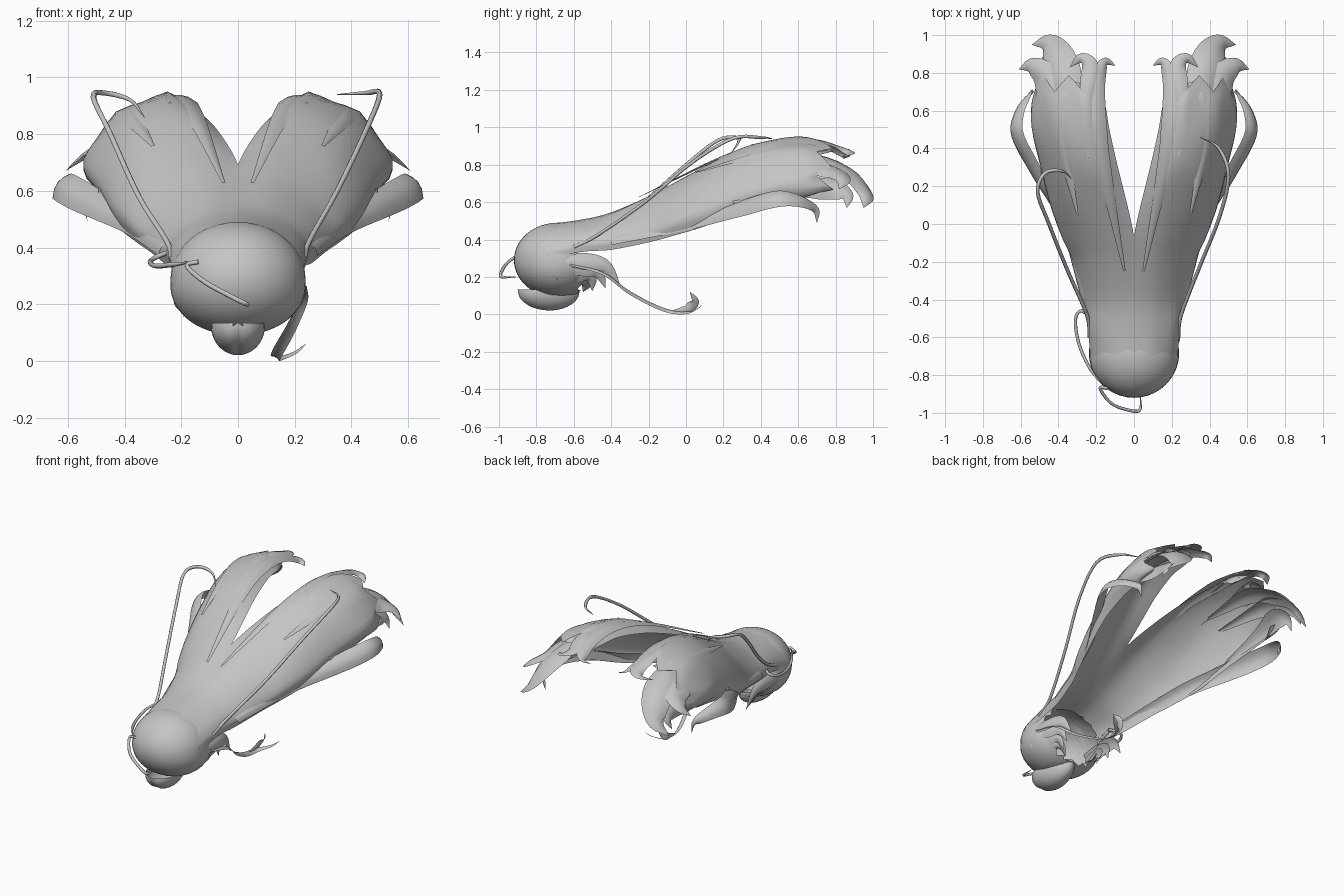
import bpy, bmesh, math
from mathutils import Vector

if "Cube" in bpy.data.objects:
    bpy.data.objects.remove(bpy.data.objects["Cube"])

mat = bpy.data.materials.new("plain grey")
mat.diffuse_color = (0.56, 0.56, 0.56, 1)
mat.use_nodes = True
mat.node_tree.nodes["Principled BSDF"].inputs["Base Color"].default_value = mat.diffuse_color


def spline(pts, n):
    """Catmull-Rom through pts, n steps per span."""
    p = [Vector(q) for q in pts]
    p = [2 * p[0] - p[1]] + p + [2 * p[-1] - p[-2]]
    out = []
    for i in range(1, len(p) - 2):
        a, b, c, d = p[i - 1:i + 3]
        for k in range(n):
            t = k / n
            out.append(0.5 * (2 * b + (c - a) * t + (2 * a - 5 * b + 4 * c - d) * t * t
                              + (3 * b - a - 3 * c + d) * t ** 3))
    return out + [p[-2]]


def finish(name, me):
    me.materials.append(mat)
    for f in me.polygons:
        f.use_smooth = True
    ob = bpy.data.objects.new(name, me)
    bpy.context.collection.objects.link(ob)
    return ob


def grid(name, rows, mirror=False):
    n = len(rows[0])
    faces = [(i * n + j, i * n + j + 1, (i + 1) * n + j + 1, (i + 1) * n + j)
             for i in range(len(rows) - 1) for j in range(n - 1)]
    me = bpy.data.meshes.new(name)
    me.from_pydata([tuple(v) for r in rows for v in r], [], faces)
    ob = finish(name, me)
    if mirror:
        m = ob.modifiers.new("mirror", 'MIRROR')
        m.use_clip = True
        m.merge_threshold = 0.0005


def lock(name, pts, w, out, bulge=0.35, mirror=True, root=0.1):
    """Tapered curved blade; 'out' is the direction its convex face looks."""
    c = spline(pts, 5)
    out = Vector(out).normalized()
    rows = []
    for i, p in enumerate(c):
        t = i / (len(c) - 1)
        tan = (c[min(i + 1, len(c) - 1)] - c[max(i - 1, 0)]).normalized()
        side = tan.cross(out).normalized()
        nor = side.cross(tan)
        s = root + (1 - root) * min(1, t / 0.4)
        hw = w * s * max(0.01, 1 - max(0, (t - 0.45) / 0.55) ** 1.5)
        rows.append([p + side * hw * u - nor * hw * bulge * u * u
                     for u in (-1, -0.5, 0, 0.5, 1)])
    grid(name, rows, mirror)


def strand(name, pts, r):
    """Thin wiry strand with pointed end."""
    c = spline(pts, 5)
    cu = bpy.data.curves.new(name, 'CURVE')
    cu.dimensions = '3D'
    cu.bevel_depth = r
    cu.bevel_resolution = 1
    s = cu.splines.new('POLY')
    s.points.add(len(c) - 1)
    for i, (q, p) in enumerate(zip(s.points, c)):
        q.co = (*p, 1)
        q.radius = min(1, 0.15 + 4 * (1 - i / (len(c) - 1)))
    cu.materials.append(mat)
    bpy.context.collection.objects.link(bpy.data.objects.new(name, cu))


def ball(name, place, drop):
    """Unit sphere reshaped by place(co), without the faces where drop(centre)."""
    bm = bmesh.new()
    bmesh.ops.create_uvsphere(bm, u_segments=40, v_segments=24, radius=1)
    for v in bm.verts:
        v.co = place(v.co)
    bmesh.ops.delete(bm, geom=[f for f in bm.faces if drop(f.calc_center_median())], context='FACES')
    me = bpy.data.meshes.new(name)
    bm.to_mesh(me)
    bm.free()
    finish(name, me)


# rounded head, open at the lower back, and the small curled bowl beneath it
def head_shape(c):
    k = 1 + 0.10 * max(0, -c.z)
    return Vector((c.x * 0.238 * k, -0.685 + c.y * 0.235, max(0.10, 0.29 + c.z * 0.2)))


ball("head", head_shape, lambda c: c.y > -0.57 or (c.z < 0.102 and c.y > -0.68))
ball("under_fringe", lambda c: Vector((c.x * 0.092 * (1 - 0.25 * c.y), -0.735 + c.y * 0.165,
                                       0.12 + c.z * 0.10 - 0.015 * math.exp(-(c.x * 8) ** 2) * min(0, c.y))),
     lambda c: c.z > 0.135)

# sweeping canopy: half cross-sections (y, then x z from crown to lower edge)
sections = [
    (-.74, 0, .482, .10, .465, .185, .40, .225, .34, .23, .30),
    (-.55, 0, .508, .10, .493, .20, .44, .242, .38, .238, .335),
    (-.40, 0, .545, .11, .53, .21, .47, .265, .40, .26, .345),
    (-.20, 0, .63, .12, .625, .25, .55, .32, .45, .31, .385),
    (-.07, 0, .69, .14, .695, .30, .61, .38, .50, .36, .42),
    (.10, .035, .76, .15, .79, .34, .72, .44, .57, .42, .47),
    (.30, .085, .83, .20, .89, .38, .82, .49, .65, .47, .55),
    (.50, .13, .87, .24, .94, .42, .87, .54, .70, .50, .60),
    (.62, .15, .87, .25, .95, .43, .88, .54, .72, .50, .62),
    (.70, .18, .85, .27, .935, .42, .87, .51, .74, .47, .66),
]
ctrl = [spline([(s[i], s[0], s[i + 1]) for i in range(1, 11, 2)], 4) for s in sections]
cols = [spline([r[j] for r in ctrl], 4) for j in range(len(ctrl[0]))]
rows = [[c[i] for c in cols] for i in range(len(cols[0]))]
for r in rows:
    if r[0].y <= -0.06:
        r[0].x = 0
    for j, p in enumerate(r):   # scalloped end
        k = max(0, p.y - 0.45) * math.sin(math.pi * j / 4) ** 2
        p.y += 0.35 * k
        p.z -= 0.12 * k
grid("canopy", rows, True)

# locks lying on the canopy and fanning out past its end
lock("inner_lock", [(.05, -.25, .63), (.14, .2, .85), (.20, .5, .935), (.20, .72, .92), (.155, .85, .86), (.10, .84, .83)], .06, (-.1, -.3, 1))
lock("inner_lock_tip", [(.24, .35, .91), (.25, .65, .94), (.23, .82, .90), (.28, .875, .87), (.34, .83, .84)], .05, (0, 0, 1))
lock("middle_lock", [(.33, .3, .84), (.35, .65, .86), (.40, .87, .78), (.46, .965, .66), (.54, .95, .57)], .095, (.3, .4, 1))
lock("outer_lock", [(.41, .3, .78), (.46, .62, .81), (.48, .78, .78), (.55, .84, .73), (.61, .82, .67)], .075, (.6, .2, 1))
lock("upper_outer_lock", [(.30, .05, .76), (.38, .42, .875), (.37, .66, .905), (.31, .72, .89), (.27, .68, .86)], .06, (.4, 0, 1))
lock("low_lock", [(.49, .25, .60), (.50, .58, .67), (.47, .77, .68), (.48, .86, .64), (.50, .86, .57)], .065, (1, .1, .5))
lock("side_lock", [(.27, -.40, .40), (.38, 0, .49), (.52, .25, .565), (.63, .46, .625), (.62, .59, .62), (.56, .69, .57), (.53, .70, .49)], .058, (.8, 0, .6), root=.5)

# curled tufts behind the cheeks
for i, (y, z, x) in enumerate([(-.35, .15, .19), (-.43, .14, .16), (-.50, .125, .13), (-.55, .12, .07)]):
    lock("cheek_tuft_%d" % i, [(.225, -.72 + .01 * i, .29 - .03 * i), (.235 - .02 * i, -.58, .29 - .035 * i),
                               ((x + .23 - .02 * i) / 2 + .01, (y - .56) / 2 + .02, .265 - .035 * i), (x, y, z)],
         .047, (1, 0, .3 - .2 * i), root=.5)

# long antenna-like strands, one per side
strand("left_long_strand", [(-.235, -.60, .36), (-.25, -.48, .42), (-.35, -.25, .58), (-.45, 0, .80), (-.51, .17, .93), (-.47, .27, .945), (-.38, .28, .92), (-.33, .24, .86)], .010)
strand("right_long_strand", [(.235, -.60, .36), (.25, -.48, .42), (.35, -.22, .60), (.45, .03, .81), (.50, .25, .94), (.45, .40, .945), (.35, .46, .94)], .010)

# loose wisps at the front and left of the head
strand("front_wisp", [(-.14, -.87, .35), (-.18, -.87, .335), (-.12, -.95, .28), (-.03, -.985, .23), (.03, -.985, .20), (.035, -.91, .20)], .009)
strand("left_wisp", [(-.22, -.50, .39), (-.28, -.46, .37), (-.31, -.51, .35), (-.29, -.64, .335), (-.23, -.77, .34), (-.16, -.86, .35)], .009)

# trailing tail on the right
lock("tail", [(.235, -.62, .27), (.235, -.44, .22), (.19, -.30, .12), (.14, -.12, .03), (.14, 0, .012), (.20, .06, .03), (.24, .09, .06)], .02, (.6, 0, 1), .3, False, .6)
lock("tail_barb", [(.13, -.07, .02), (.14, .01, .03), (.16, .05, .07), (.18, .02, .12)], .028, (1, .3, 0), .3, False)
